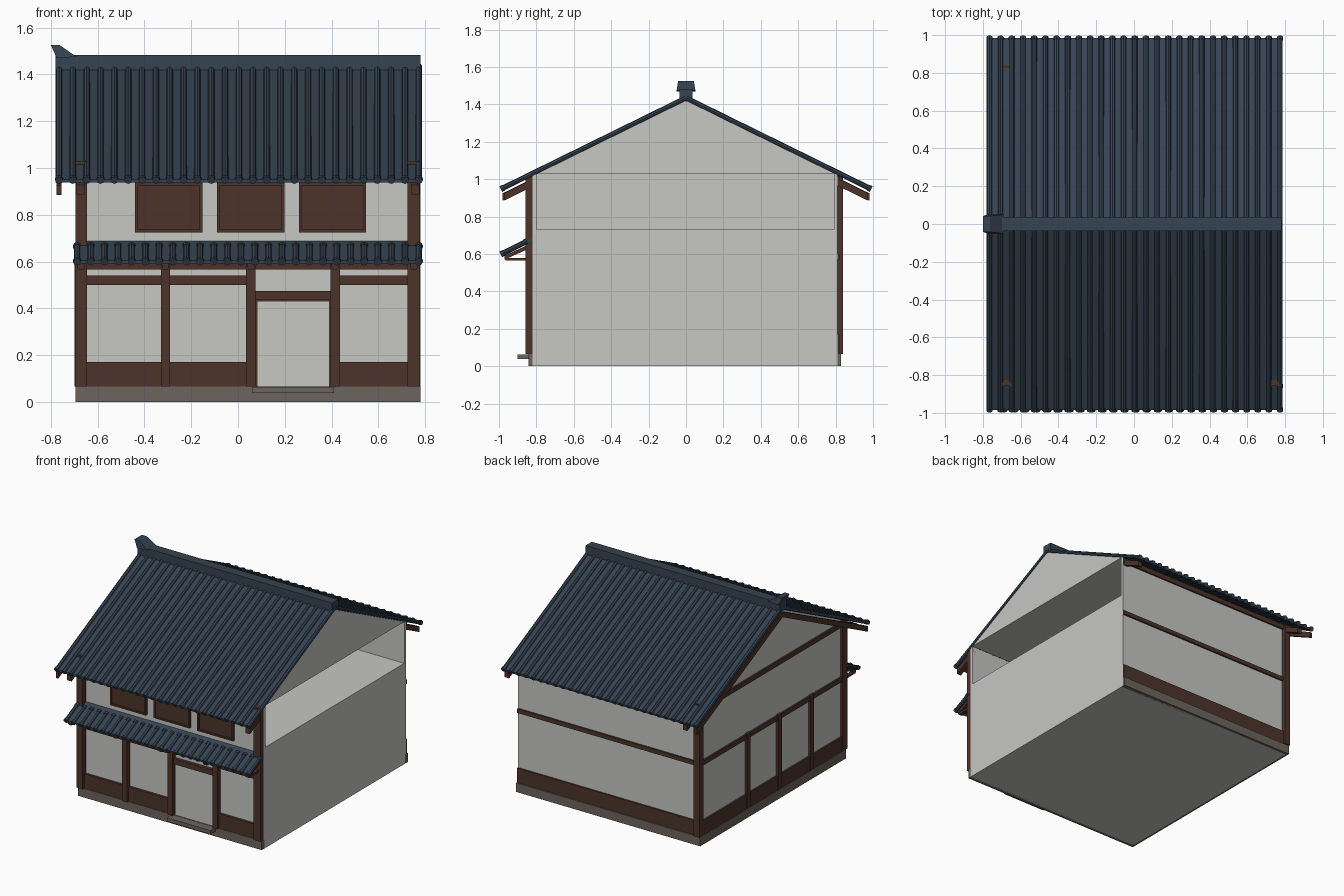
import bpy, bmesh, math
from mathutils import Matrix, Vector

cube = bpy.data.objects.get("Cube")
if cube:
    bpy.data.objects.remove(cube, do_unlink=True)


def material(name, rgb):
    m = bpy.data.materials.new(name)
    m.use_nodes = True
    m.diffuse_color = (*rgb, 1)
    m.node_tree.nodes["Principled BSDF"].inputs["Base Color"].default_value = (*rgb, 1)
    return m


TILE = material("slate blue tile", (0.036, 0.056, 0.083))
WOOD = material("dark brown wood", (0.075, 0.034, 0.024))
PLASTER = material("pale plaster", (0.57, 0.58, 0.55))
STONE = material("grey stone", (0.15, 0.13, 0.11))


def finish(name, bm, mat):
    bmesh.ops.recalc_face_normals(bm, faces=bm.faces)
    mesh = bpy.data.meshes.new(name)
    bm.to_mesh(mesh)
    bm.free()
    mesh.materials.append(mat)
    obj = bpy.data.objects.new(name, mesh)
    bpy.context.collection.objects.link(obj)
    return obj


def box(name, xs, ys, zs, mat):
    bm = bmesh.new()
    bmesh.ops.create_cube(bm, size=1)
    for v in bm.verts:
        v.co = [r[0] if c < 0 else r[1] for c, r in zip(v.co, (xs, ys, zs))]
    return finish(name, bm, mat)


def prism(name, profile, xs, mat):
    """Extrude a (y, z) outline along x."""
    bm = bmesh.new()
    face = bm.faces.new([bm.verts.new((xs[0], y, z)) for y, z in profile])
    ext = bmesh.ops.extrude_face_region(bm, geom=[face])
    moved = [g for g in ext["geom"] if isinstance(g, bmesh.types.BMVert)]
    bmesh.ops.translate(bm, verts=moved, vec=(xs[1] - xs[0], 0, 0))
    return finish(name, bm, mat)


def slope_board(name, top, end, thick, xs, mat):
    (y0, z0), (y1, z1) = top, end
    return prism(name, [top, end, (y1, z1 - thick), (y0, z0 - thick)], xs, mat)


def tile_rows(name, top, end, x0, x1, count, cap_both=False):
    """Round tiles down a slope with wider caps at the eaves."""
    bm = bmesh.new()
    a, b = Vector((0, *top)), Vector((0, *end))
    d = (b - a).normalized()
    rot = d.to_track_quat("Z", "Y").to_matrix().to_4x4()

    def tube(p, q, r, x):
        mid = (p + q) / 2 + Vector((x, 0, 0))
        bmesh.ops.create_cone(bm, cap_ends=True, segments=8, radius1=r, radius2=r,
                              depth=(q - p).length, matrix=Matrix.Translation(mid) @ rot)

    for i in range(count):
        x = x0 + (x1 - x0) * i / (count - 1)
        tube(a, b, 0.014, x)
        tube(b - d * 0.012, b + d * 0.006, 0.017, x)
        if cap_both:
            tube(a - d * 0.006, a + d * 0.012, 0.017, x)
    return finish(name, bm, TILE)


LEFT, RIGHT = -0.68, 0.78

# Plaster body: closed ground floor, upper walls, gable prism
box("ground_floor_body", (LEFT, RIGHT), (-0.82, 0.81), (0, 0.73), PLASTER)
box("upper_front_wall", (LEFT, RIGHT), (-0.82, -0.80), (0.73, 1.03), PLASTER)
box("upper_back_wall", (LEFT, RIGHT), (0.79, 0.81), (0.73, 1.03), PLASTER)
box("upper_side_wall", (LEFT, LEFT + 0.02), (-0.80, 0.79), (0.73, 1.03), PLASTER)
prism("gable", [(-0.82, 1.03), (0.82, 1.03), (0, 1.428)], (LEFT, RIGHT - 0.002), PLASTER)

# Stone footing on three sides and doorstep
box("front_footing", (-0.695, RIGHT), (-0.842, -0.81), (0, 0.065), STONE)
box("back_footing", (-0.695, RIGHT), (0.80, 0.83), (0, 0.065), STONE)
box("side_footing", (-0.695, LEFT + 0.01), (-0.81, 0.80), (0, 0.065), STONE)
box("doorstep", (0.06, 0.41), (-0.90, -0.84), (0.038, 0.064), STONE)

# Front posts
posts = [(-0.695, -0.645), (-0.33, -0.29), (0.035, 0.075), (0.395, 0.435), (0.725, 0.779)]
for i, xs in enumerate(posts):
    corner = i in (0, 4)
    box("front_post", xs, (-0.857, -0.80 if corner else -0.81),
        (0.065, 1.03 if corner else 0.59), WOOD)

# Front bays: lintels, lower boards and door
for i in range(4):
    xs = (posts[i][1], posts[i + 1][0])
    low = 0.435 if i == 2 else 0.5
    box("front_lintel", xs, (-0.843, -0.81), (low, low + 0.04), WOOD)
    if i != 2:
        box("front_lower_board", xs, (-0.838, -0.81), (0.065, 0.17), WOOD)
box("door_frame", (0.075, 0.395), (-0.828, -0.81), (0.065, 0.435), WOOD)
box("door_panel", (0.084, 0.388), (-0.834, -0.82), (0.065, 0.43), PLASTER)
box("front_beam", (-0.69, 0.778), (-0.85, -0.81), (0.565, 0.6), WOOD)

# Upper windows with raised frames
for x in (-0.44, -0.09, 0.26):
    x1 = x + 0.288
    box("window_board", (x, x1), (-0.832, -0.81), (0.725, 0.938), WOOD)
    for xs, zs in (((x, x + 0.012), (0.725, 0.938)), ((x1 - 0.012, x1), (0.725, 0.938)),
                   ((x + 0.012, x1 - 0.012), (0.725, 0.737)),
                   ((x + 0.012, x1 - 0.012), (0.926, 0.938))):
        box("window_frame", xs, (-0.84, -0.83), zs, WOOD)

# Back timbers
box("back_post", (-0.695, -0.65), (0.795, 0.84), (0.065, 1.03), WOOD)
for name, zs in (("back_lower_board", (0.065, 0.17)), ("back_beam", (0.57, 0.6)),
                 ("back_top_beam", (0.98, 1.015))):
    box(name, (-0.65, 0.779), (0.80, 0.822), zs, WOOD)

# Side timbers
for name, zs in (("side_lower_board", (0.065, 0.17)), ("side_beam", (0.57, 0.605)),
                 ("side_top_beam", (0.965, 1.0))):
    box(name, (-0.692, LEFT + 0.01), (-0.80, 0.795), zs, WOOD)
for y in (0.276, -0.08, -0.45):
    box("side_post", (-0.698, LEFT + 0.01), (y - 0.02, y + 0.02), (0.065, 0.61), WOOD)

# Main roof, mirrored front and back
for s, side in ((-1, "front"), (1, "back")):
    slope_board(side + "_roof_slab", (0, 1.437), (s * 0.985, 0.951), 0.013, (-0.78, 0.78), TILE)
    tile_rows(side + "_roof_tiles", (0, 1.434), (s * 0.985, 0.95), -0.765, 0.773, 27)
    slope_board(side + "_bargeboard", (0, 1.405), (s * 0.98, 0.925), 0.04, (-0.775, -0.755), WOOD)
    for x in (-0.69, 0.74):
        slope_board(side + "_eave_rafter", (s * 0.80, 1.01), (s * 0.97, 0.927), 0.04,
                    (x, x + 0.035), WOOD)

# Ridge and its end ornament
box("ridge", (-0.78, 0.78), (-0.036, 0.036), (1.415, 1.482), TILE)
bm = bmesh.new()
outline = ((-0.775, 1.47), (-0.80, 1.525), (-0.762, 1.525), (-0.69, 1.475))
rings = [[bm.verts.new((x, s * (0.042 if z > 1.5 else 0.05), z)) for x, z in outline]
         for s in (-1, 1)]
for ring in rings:
    bm.faces.new(ring)
for i in range(4):
    j = (i + 1) % 4
    bm.faces.new((rings[0][i], rings[0][j], rings[1][j], rings[1][i]))
finish("ridge_ornament", bm, TILE)

# Front awning with brackets at the posts
slope_board("awning_slab", (-0.82, 0.687), (-0.985, 0.604), 0.013, (-0.69, 0.78), TILE)
tile_rows("awning_tiles", (-0.855, 0.666), (-0.985, 0.601), -0.688, 0.773, 26, True)
for xs in posts:
    mid = sum(xs) / 2
    box("awning_arm", (mid - 0.012, mid + 0.012), (-0.965, -0.82), (0.565, 0.58), WOOD)
    slope_board("awning_rafter", (-0.82, 0.66), (-0.97, 0.592), 0.022,
                (mid - 0.015, mid + 0.015), WOOD)
